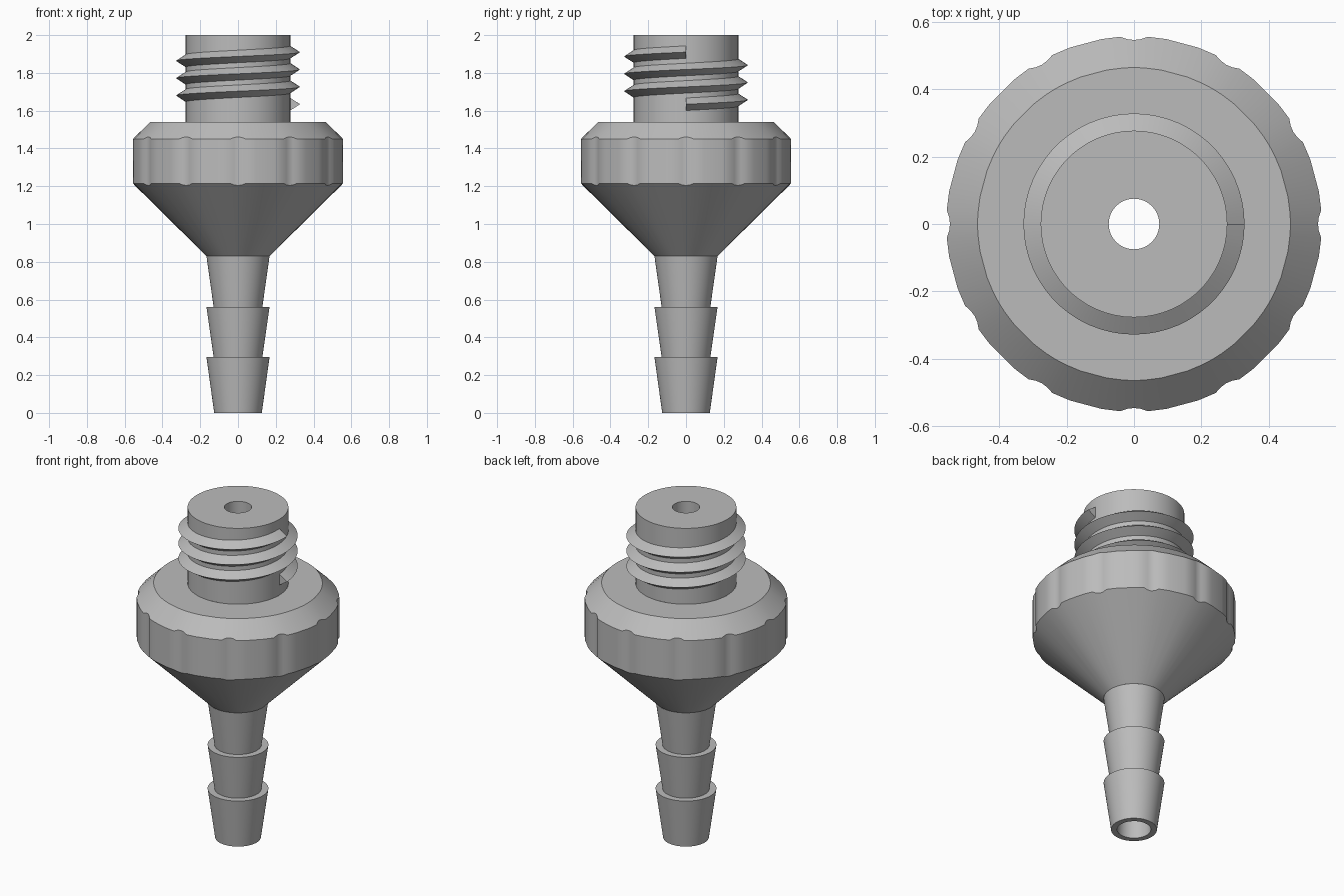
import bpy
import math

if "Cube" in bpy.data.objects:
    bpy.data.objects.remove(bpy.data.objects["Cube"], do_unlink=True)

grey = bpy.data.materials.new("plain_grey")
grey.use_nodes = True
colour = (0.5, 0.5, 0.5, 1)
grey.diffuse_color = colour
grey.node_tree.nodes["Principled BSDF"].inputs["Base Color"].default_value = colour


def make_object(name, verts, faces, smooth_angle=30):
    mesh = bpy.data.meshes.new(name)
    mesh.from_pydata(verts, [], faces)
    mesh.materials.append(grey)
    obj = bpy.data.objects.new(name, mesh)
    bpy.context.collection.objects.link(obj)
    bpy.ops.object.select_all(action="DESELECT")
    obj.select_set(True)
    bpy.context.view_layer.objects.active = obj
    bpy.ops.object.shade_smooth_by_angle(angle=math.radians(smooth_angle))
    return obj


def polar(r, angle, z):
    return (r * math.cos(angle), r * math.sin(angle), z)


def skin(rows, count, wrap):
    """Quads joining successive rows of `count` points each."""
    faces = []
    for i in range(rows - 1):
        for j in range(count if wrap else count - 1):
            k = (j + 1) % count
            a, b = i * count, (i + 1) * count
            faces.append((a + j, a + k, b + k, b + j))
    return faces


def lathe(name, profile, segments=60):
    angles = [math.tau * j / segments for j in range(segments)]
    verts = [polar(r, a, z) for r, z in profile for a in angles]
    return make_object(name, verts, skin(len(profile), segments, True))


BORE_TOP, BORE_END = 0.075, 0.093
STEM, BARB, NECK = 0.126, 0.167, 0.277

# Barbed hose stem with its open lower rim
lathe("barbed_stem", [
    (BORE_END, 0), (STEM, 0),
    (BARB, 0.295), (STEM + 0.003, 0.295),
    (BARB, 0.56), (STEM + 0.003, 0.56), (BARB, 0.83)])

# Threaded neck and the bore running through the whole fitting
lathe("neck", [(NECK, 1.54), (NECK, 2), (BORE_TOP, 2)])
lathe("bore", [(BORE_TOP, 2), (BORE_END, 0)])

# Conical collar with twelve shallow vertical grip notches
COLLAR, DEPTH, HALF = 0.557, 0.011, 4.2
angles, radii = [], []
for n in range(12):
    for offset in (-10, -HALF, -HALF / 2, 0, HALF / 2, HALF, 10):
        angles.append(math.radians(n * 30 + offset))
        radii.append(COLLAR - DEPTH * max(0, 1 - (offset / HALF) ** 2))
rows = [
    [(BARB, 0.83)] * len(angles),
    [(r, 1.215 - (COLLAR - r)) for r in radii],
    [(r, 1.45 + (COLLAR - r)) for r in radii],
    [(0.464, 1.54)] * len(angles),
    [(NECK, 1.54)] * len(angles)]
verts = [polar(r, a, z) for row in rows for (r, z), a in zip(row, angles)]
make_object("collar", verts, skin(len(rows), len(angles), True))

# Three-turn triangular screw thread with flat ends
TURNS, STEPS, START, PITCH = 3, 60, 1.634, 0.092
section = [(NECK - 0.006, -0.037), (0.328, 0), (NECK - 0.006, 0.037)]
count = TURNS * STEPS + 1
verts = []
for r, dz in section + section[:1]:
    for i in range(count):
        turn = i / STEPS
        verts.append(polar(r, math.tau * turn, START + PITCH * turn + dz))
faces = skin(4, count, False)
faces += [(0, count, 2 * count),
          (3 * count - 1, 2 * count - 1, count - 1)]
make_object("screw_thread", verts, faces)
